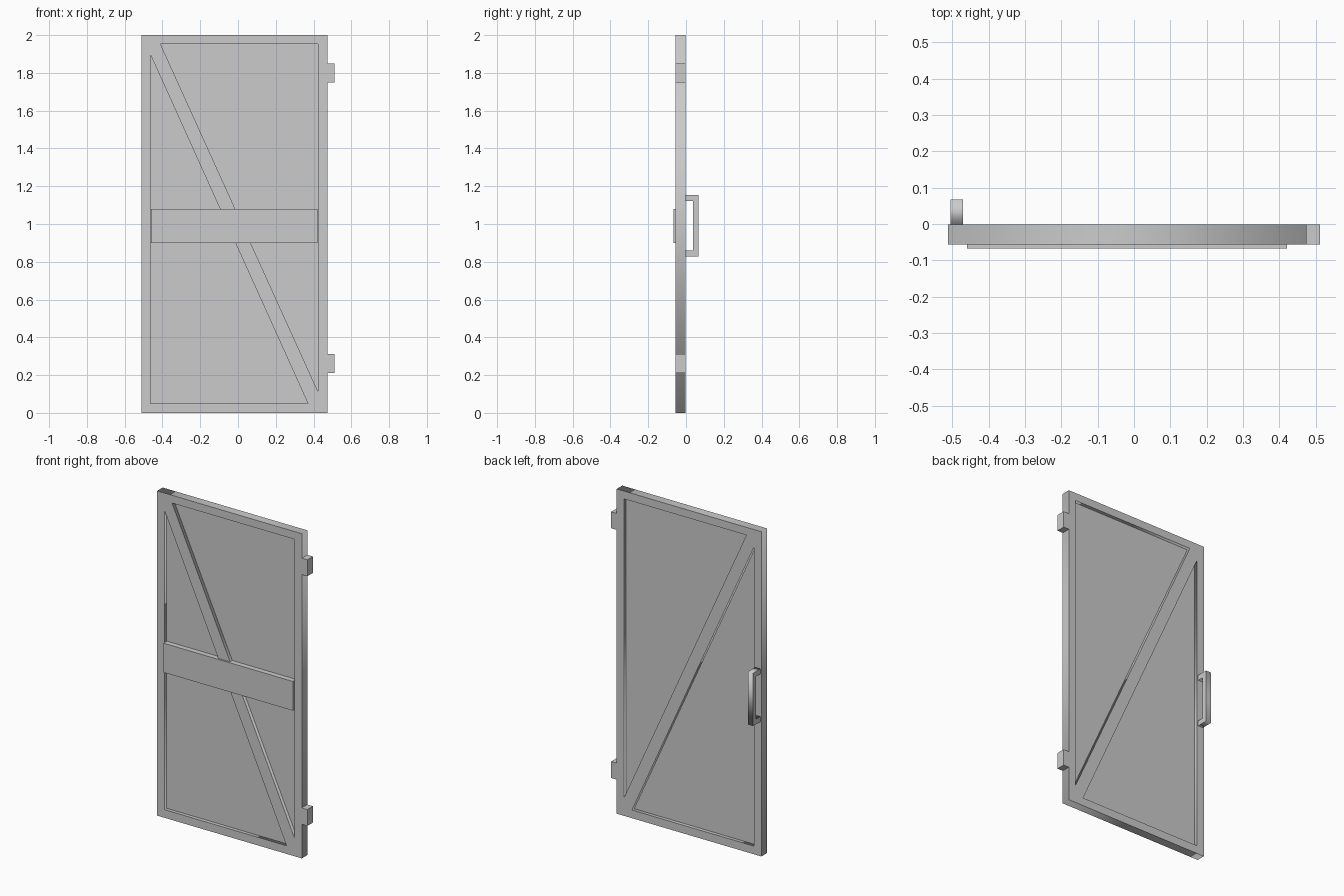
import bpy
from math import pi

if "Cube" in bpy.data.objects:
    bpy.data.objects.remove(bpy.data.objects["Cube"])


def box(name, x, y, z):
    """Box from (min, max) ranges on each axis."""
    bpy.ops.mesh.primitive_cube_add(size=1)
    ob = bpy.context.object
    ob.name = name
    ob.location = [(a + b) / 2 for a, b in (x, y, z)]
    ob.scale = [b - a for a, b in (x, y, z)]
    bpy.ops.object.transform_apply(location=False, rotation=False, scale=True)
    return ob


def extrude_outline(name, loops, half_depth, location, rotation):
    """Filled flat outline (inner loops become holes) extruded both ways."""
    cu = bpy.data.curves.new(name, 'CURVE')
    cu.dimensions = '2D'
    cu.fill_mode = 'BOTH'
    cu.extrude = half_depth
    for pts in loops:
        sp = cu.splines.new('POLY')
        sp.points.add(len(pts) - 1)
        for p, (u, v) in zip(sp.points, pts):
            p.co = (u, v, 0, 1)
        sp.use_cyclic_u = True
    ob = bpy.data.objects.new(name, cu)
    bpy.context.collection.objects.link(ob)
    ob.location, ob.rotation_euler = location, rotation
    bpy.ops.object.select_all(action='DESELECT')
    ob.select_set(True)
    bpy.context.view_layer.objects.active = ob
    bpy.ops.object.convert(target='MESH')
    return bpy.context.object


FRONT, BACK = -0.056, -0.002
MID = (FRONT + BACK) / 2
LEFT, RIGHT = -0.512, 0.474
IN_L, IN_R, IN_B, IN_T = LEFT + 0.05, RIGHT - 0.05, 0.05, 1.952

# Frame with its diagonal brace, left over between two triangular openings
outer = [(LEFT, 0), (RIGHT, 0), (RIGHT, 2), (LEFT, 2)]
upper_opening = [(-0.41, IN_T), (IN_R, IN_T), (IN_R, 0.112)]
lower_opening = [(IN_L, 1.893), (IN_L, IN_B), (0.37, IN_B)]
extrude_outline("door_frame", [outer, upper_opening, lower_opening],
                (BACK - FRONT) / 2, (0, MID, 0), (pi / 2, 0, 0))

# Thin recessed panel in the middle of the frame
box("door_panel", (IN_L - 0.01, IN_R + 0.01), (MID - 0.005, MID + 0.005),
    (IN_B - 0.01, IN_T + 0.01))

# Cross plank on the front
box("cross_plank", (-0.46, 0.421), (-0.067, MID), (0.90, 1.08))

# Hinges
for name, z in (("lower_hinge", 0.21), ("upper_hinge", 1.748)):
    box(name, (RIGHT, 0.512), (FRONT, BACK), (z, z + 0.101))

# Pull handle on the back
handle = [(BACK, 0.828), (0.067, 0.828), (0.067, 1.154), (BACK, 1.154),
          (BACK, 1.122), (0.038, 1.122), (0.038, 0.86), (BACK, 0.86)]
extrude_outline("pull_handle", [handle], 0.0175, (-0.4875, 0, 0),
                (pi / 2, 0, pi / 2))
